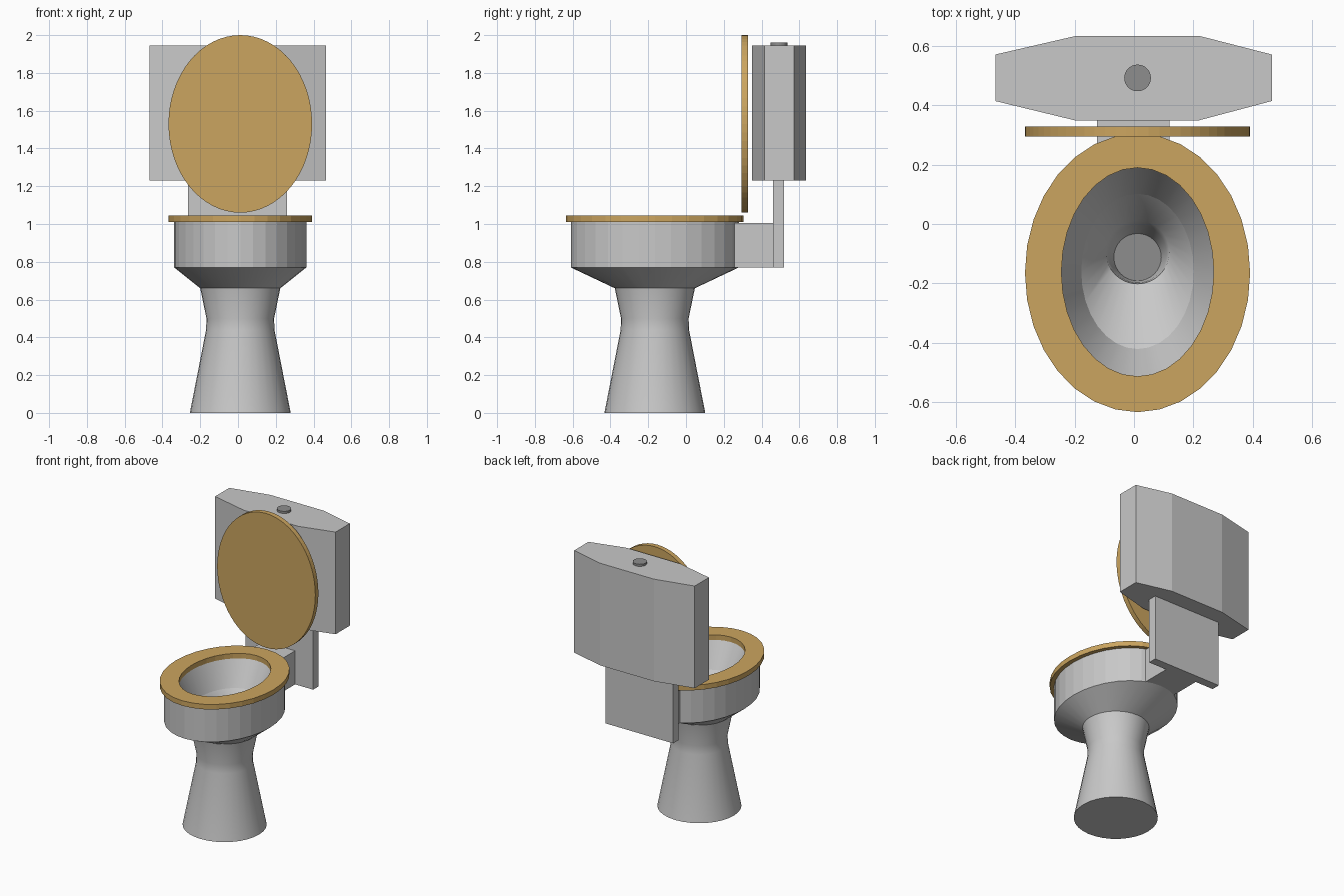
import bpy, bmesh, math

if "Cube" in bpy.data.objects:
    bpy.data.objects.remove(bpy.data.objects["Cube"])

CX, CY, SIDES = 0.012, -0.165, 32


def material(name, rgb):
    m = bpy.data.materials.new(name)
    m.diffuse_color = (*rgb, 1)
    m.use_nodes = True
    m.node_tree.nodes["Principled BSDF"].inputs["Base Color"].default_value = m.diffuse_color
    return m


CERAMIC = material("ceramic grey", (0.58, 0.58, 0.58))
WOOD = material("tan wood", (0.60, 0.375, 0.115))
DARK = material("dark grey", (0.27, 0.27, 0.27))


def loft(name, rings, mat, cap_start=False, cap_end=False, loop=False, smooth=False, sides=SIDES):
    """Skin a stack of ellipses given as (z, rx, ry, centre y)."""
    bm = bmesh.new()
    rows = []
    for z, rx, ry, cy in rings:
        rows.append([bm.verts.new((CX + rx * math.cos(2 * math.pi * i / sides),
                                   cy + ry * math.sin(2 * math.pi * i / sides), z))
                     for i in range(sides)])
    pairs = list(zip(rows, rows[1:]))
    if loop:
        pairs.append((rows[-1], rows[0]))
    for a, b in pairs:
        for i in range(sides):
            j = (i + 1) % sides
            bm.faces.new((a[i], a[j], b[j], b[i]))
    if cap_start:
        bm.faces.new(rows[0][::-1])
    if cap_end:
        bm.faces.new(rows[-1])
    return finish(name, bm, mat, smooth)


def prism(name, outline, z0, z1, mat):
    """Extrude a plan outline (counter-clockwise) from z0 to z1."""
    bm = bmesh.new()
    face = bm.faces.new([bm.verts.new((x, y, z0)) for x, y in outline])
    new = bmesh.ops.extrude_face_region(bm, geom=[face], use_keep_orig=True)["geom"]
    bmesh.ops.translate(bm, vec=(0, 0, z1 - z0),
                        verts=[g for g in new if isinstance(g, bmesh.types.BMVert)])
    bmesh.ops.recalc_face_normals(bm, faces=bm.faces)
    return finish(name, bm, mat)


def box(name, x0, x1, y0, y1, z0, z1, mat):
    return prism(name, [(x0, y0), (x1, y0), (x1, y1), (x0, y1)], z0, z1, mat)


def finish(name, bm, mat, smooth=False):
    me = bpy.data.meshes.new(name)
    bm.to_mesh(me)
    bm.free()
    me.materials.append(mat)
    if smooth:
        for p in me.polygons:
            p.use_smooth = True
        me.set_sharp_from_angle(angle=math.radians(35))
    ob = bpy.data.objects.new(name, me)
    bpy.context.collection.objects.link(ob)
    return ob


# Pedestal with waist
loft("pedestal", [(0, .267, .267, CY), (.44, .181, .181, CY), (.50, .179, .179, CY),
                  (.66, .212, .212, CY)], CERAMIC, cap_start=True, smooth=True)

# Bowl: smooth flare underneath, faceted outer wall and rim
loft("bowl_flare", [(.66, .212, .212, CY), (.77, .35, .445, CY)], CERAMIC, smooth=True)
loft("bowl_wall", [(.77, .35, .445, CY), (1.01, .35, .445, CY), (1.01, .26, .355, -.162)], CERAMIC)

# Basin interior funnelling to the drain
loft("basin", [(1.01, .26, .355, -.162), (.84, .19, .262, -.16)], CERAMIC, smooth=True)
loft("basin_floor", [(.84, .19, .262, -.16), (.73, .107, .107, -.095), (.69, .098, .098, -.10),
                     (.58, .08, .08, -.112)], CERAMIC, smooth=True)
loft("drain", [(.575, .08, .08, -.112), (.58, .08, .08, -.112)], DARK, cap_start=True, cap_end=True)

# Seat ring
loft("seat", [(1.01, .38, .47, CY), (1.045, .38, .47, CY),
              (1.045, .257, .352, -.162), (1.01, .257, .352, -.162)], WOOD, loop=True)

# Raised lid, an upright oval disc
lid = loft("lid", [(-.017, .38, .47, 0), (.017, .38, .47, 0)], WOOD,
           cap_start=True, cap_end=True, sides=64)
lid.rotation_euler = (math.pi / 2, 0, 0)
lid.location = (0, .312, 1.53)

# Neck block and back plate carrying the tank
box("neck_block", -.125, .12, .24, .46, .77, 1.005, CERAMIC)
box("back_plate", -.265, .26, .46, .52, .77, 1.23, CERAMIC)

# Eight-sided tank
prism("tank", [(-.20, .35), (.22, .35), (.465, .415), (.465, .572), (.22, .635),
               (-.195, .635), (-.468, .572), (-.468, .415)], 1.23, 1.945, CERAMIC)

# Flush button
loft("flush_button", [(1.94, .045, .045, .493), (1.96, .045, .045, .493)], DARK,
     cap_start=True, cap_end=True)
